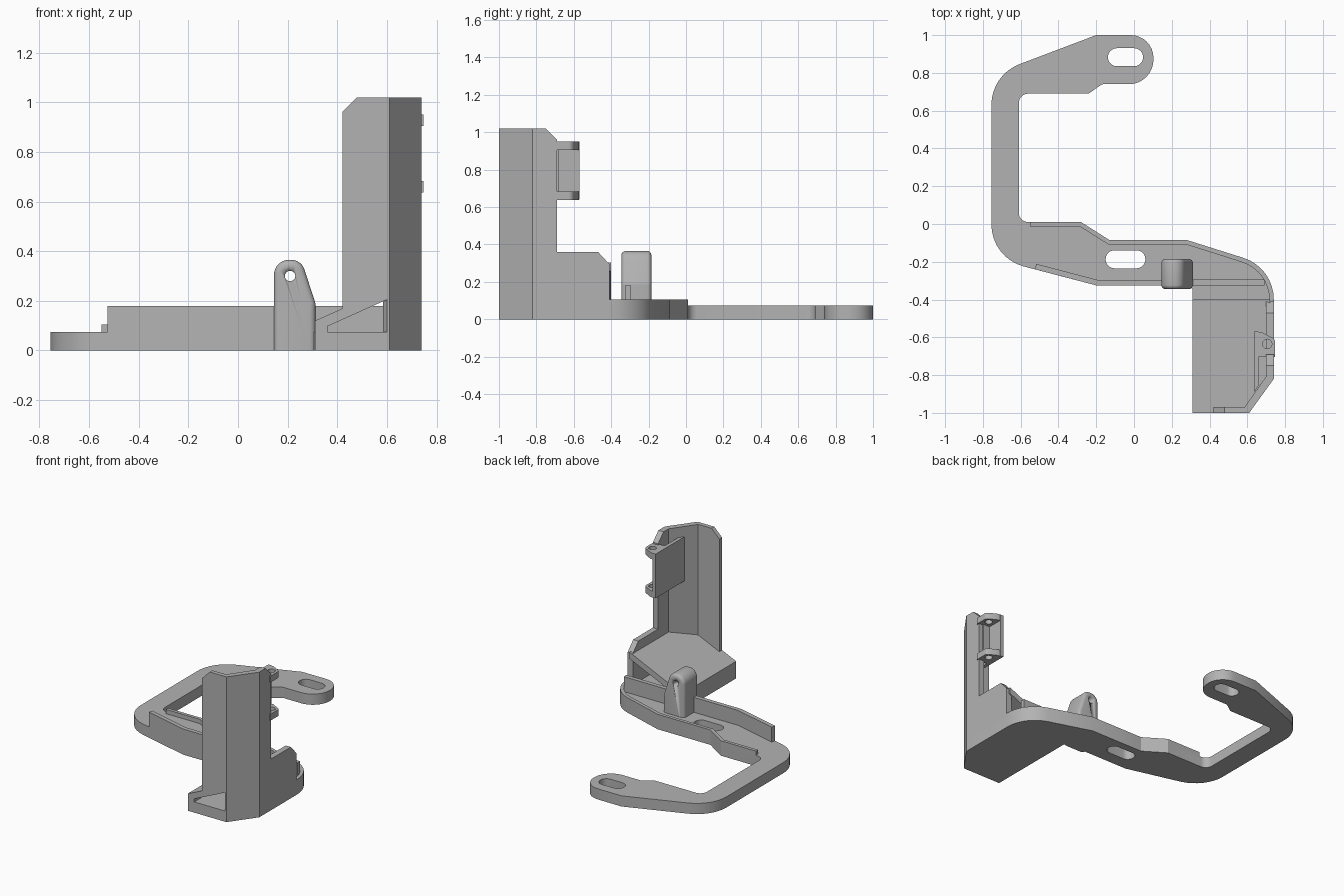
import bpy, bmesh, math
from mathutils import Vector

cube = bpy.data.objects.get("Cube")
if cube:
    bpy.data.objects.remove(cube)

grey = bpy.data.materials.new("plain_grey")
grey.use_nodes = True
COLOUR = (0.45, 0.45, 0.45, 1)
grey.diffuse_color = COLOUR
grey.node_tree.nodes["Principled BSDF"].inputs["Base Color"].default_value = COLOUR


def rounded(points, closed=True, steps=8):
    """Replace every corner (x, y, radius) by an arc."""
    out, n = [], len(points)
    for i, p in enumerate(points):
        c = Vector(p[:2])
        if len(p) < 3 or (not closed and i in (0, n - 1)):
            out.append(c)
            continue
        a = (Vector(points[i - 1][:2]) - c).normalized()
        b = (Vector(points[(i + 1) % n][:2]) - c).normalized()
        half = a.angle(b) / 2
        centre = c + (a + b).normalized() * p[2] / math.sin(half)
        t = p[2] / math.tan(half)
        start, end = c + a * t - centre, c + b * t - centre
        sweep = start.angle_signed(end)
        for k in range(steps + 1):
            f = -sweep * k / steps
            co, si = math.cos(f), math.sin(f)
            out.append(centre + Vector((start.x * co - start.y * si,
                                        start.x * si + start.y * co)))
    return out


def circle(x, y, r, n=20):
    return [Vector((x + r * math.cos(math.tau * k / n),
                    y + r * math.sin(math.tau * k / n))) for k in range(n)]


def slot(x, y, length, width):
    l, w = length / 2, width / 2
    r = w * 0.98
    return rounded([(x - l, y - w, r), (x + l, y - w, r),
                    (x + l, y + w, r), (x - l, y + w, r)])


def ribbon(path, width):
    """Closed outline of a wall lying to the right of an open path."""
    side = []
    for i, p in enumerate(path):
        d1 = (p - path[max(i - 1, 0)]).normalized()
        d2 = (path[min(i + 1, len(path) - 1)] - p).normalized()
        d = (d1 + d2).normalized()
        side.append(p + Vector((d.y, -d.x)) * width)
    return list(path) + side[::-1]


def prism(name, outline, low, high, axis="z", holes=(), ramp=0.0, bevel=0.0):
    """Extrude an outline with holes along an axis; ramp tilts it along x."""
    place = {"z": lambda a, b, h: (a, b, h + ramp * a),
             "y": lambda a, b, h: (a, h, b),
             "x": lambda a, b, h: (h, a, b)}[axis]
    bm = bmesh.new()
    edges = []
    for loop in [outline, *holes]:
        vs = [bm.verts.new(place(p[0], p[1], low)) for p in loop]
        edges += [bm.edges.new((v, vs[(i + 1) % len(vs)])) for i, v in enumerate(vs)]
    if holes:
        bmesh.ops.triangle_fill(bm, edges=edges, use_beauty=True)
    else:
        bm.faces.new(list(bm.verts))
    res = bmesh.ops.extrude_face_region(bm, geom=bm.faces[:])
    shift = Vector(place(0, 0, high)) - Vector(place(0, 0, low))
    bmesh.ops.translate(bm, vec=shift,
                        verts=[v for v in res["geom"] if isinstance(v, bmesh.types.BMVert)])
    bmesh.ops.recalc_face_normals(bm, faces=bm.faces[:])
    if bevel:
        rim = [e for e in bm.edges if any(len(f.verts) > 4 for f in e.link_faces)
               and max(v.co.z for v in e.verts) > 0.001]
        bmesh.ops.bevel(bm, geom=rim, offset=bevel, segments=4, profile=0.5,
                        affect="EDGES", clamp_overlap=True)
    mesh = bpy.data.meshes.new(name)
    bm.to_mesh(mesh)
    bm.free()
    mesh.materials.append(grey)
    obj = bpy.data.objects.new(name, mesh)
    bpy.context.collection.objects.link(obj)
    bpy.ops.object.select_all(action="DESELECT")
    obj.select_set(True)
    bpy.context.view_layer.objects.active = obj
    bpy.ops.object.shade_smooth_by_angle(angle=math.radians(30))
    return obj


FLOOR = 0.075

# Hooked base plate with two slots
back_edge = [(-0.28, 0.01), (-0.13, -0.085), (0.28, -0.085), (0.74, -0.23, 0.23)]
base = rounded([(-0.2, 1), (0.103, 1, 0.12), (0.103, 0.74, 0.13), (-0.17, 0.74, 0.03),
                (-0.24, 0.69, 0.03), (-0.61, 0.69, 0.05), (-0.61, 0.01, 0.05)]
               + back_edge +
               [(0.74, -0.82), (0.61, -1), (0.31, -1), (0.31, -0.325, 0.025),
                (-0.2, -0.325), (-0.755, -0.18, 0.23), (-0.755, 0.79, 0.23)])
prism("base_plate", base, 0, FLOOR,
      holes=[slot(-0.045, 0.883, 0.185, 0.095), slot(-0.045, -0.187, 0.21, 0.095)])

# Low rim at the back and taller rim at the front of the arm
back_path = rounded([(-0.55, 0.01)] + back_edge + [(0.74, -0.42)], closed=False)
prism("back_rim", ribbon(back_path, 0.024), FLOOR - 0.01, 0.105)
front_path = [Vector(p) for p in ((0.69, -0.325), (-0.2, -0.325), (-0.525, -0.24))]
prism("front_rim", ribbon(front_path, 0.03), FLOOR - 0.01, 0.18)

# Upright lug with a cross hole
lug = prism("pivot_lug", rounded([(0.145, 0), (0.145, 0.365, 0.06), (0.255, 0.365, 0.055),
                                  (0.312, 0.19, 0.05), (0.312, 0)]),
            -0.345, -0.185, "y", bevel=0.022)
cutter = prism("lug_hole_cutter", circle(0.21, 0.3, 0.021), -0.5, 0, "y")
cutter.hide_render = True
cut = lug.modifiers.new("hole", "BOOLEAN")
cut.object = cutter
cut.solver = "EXACT"
bpy.context.view_layer.objects.active = lug
bpy.ops.object.modifier_apply(modifier=cut.name)
bpy.data.objects.remove(cutter)

# Sloping shelf, hollow underneath, with its low edge
SLOPE = 0.45
prism("sloping_shelf", [(0.31, -1), (0.6, -1), (0.72, -0.82), (0.72, -0.4), (0.31, -0.4)],
      -0.065, -0.02, ramp=SLOPE)
prism("shelf_edge", [(0.31, 0.06), (0.31, 0.12), (0.36, 0.142), (0.36, 0.06)],
      -1, -0.4, "y")

# Tall corner column: front, slanted and side walls
prism("front_wall", [(0.42, 0.13), (0.42, 0.96), (0.48, 1.02), (0.61, 1.02), (0.61, 0.21)],
      -1, -0.97, "y")
prism("slanted_wall", [(0.61, -1), (0.74, -0.82), (0.70, -0.806), (0.585, -0.97), (0.60, -1)],
      0.06, 1.02)
prism("side_wall", [(-0.82, 0.06), (-0.82, 1.02), (-0.75, 1.02), (-0.69, 0.96), (-0.69, 0.36),
                    (-0.47, 0.36), (-0.41, 0.295), (-0.41, 0.06)], 0.70, 0.74, "x")

# Hinge plate and its two drilled tabs
prism("hinge_plate", [(0.635, -0.57), (0.66, -0.57), (0.66, -0.855), (0.635, -0.89)],
      0.64, 0.95)
prism("hinge_web", [(0.65, -0.70), (0.71, -0.70), (0.71, -0.68), (0.65, -0.68)], 0.64, 0.95)
for name, z in (("lower_tab", 0.637), ("upper_tab", 0.905)):
    prism(name, rounded([(0.65, -0.572), (0.675, -0.572), (0.747, -0.61, 0.03),
                         (0.747, -0.705), (0.65, -0.705)]),
          z, z + 0.045, holes=[circle(0.705, -0.635, 0.025)])
